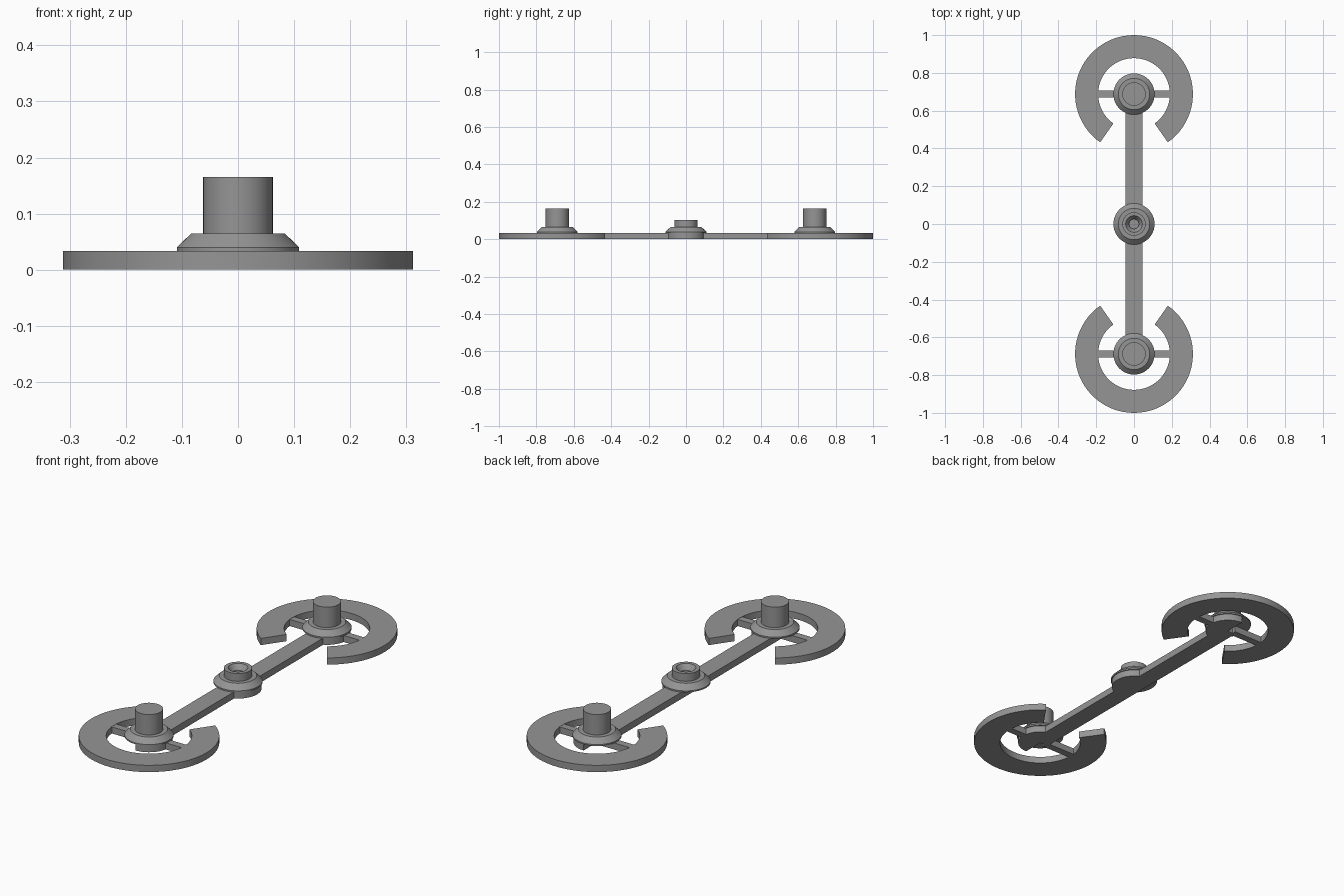
import bpy, bmesh, math

if "Cube" in bpy.data.objects:
    bpy.data.objects.remove(bpy.data.objects["Cube"])

grey = bpy.data.materials.new("plain_grey")
grey.diffuse_color = (0.30, 0.30, 0.30, 1)
grey.use_nodes = True
grey.node_tree.nodes["Principled BSDF"].inputs["Base Color"].default_value = grey.diffuse_color
RING_Y, PLATE_H = 0.688, 0.033


def finish(name, bm, smooth=True):
    """Turn a bmesh into a named grey object."""
    bmesh.ops.recalc_face_normals(bm, faces=bm.faces)
    mesh = bpy.data.meshes.new(name)
    bm.to_mesh(mesh)
    bm.free()
    mesh.materials.append(grey)
    obj = bpy.data.objects.new(name, mesh)
    bpy.context.collection.objects.link(obj)
    if smooth:
        bpy.ops.object.select_all(action='DESELECT')
        obj.select_set(True)
        bpy.context.view_layer.objects.active = obj
        bpy.ops.object.shade_smooth_by_angle(angle=math.radians(25))
    return obj


def prism(name, outline, z0, z1, smooth=True):
    """Extrude a flat outline from z0 to z1."""
    bm = bmesh.new()
    face = bm.faces.new([bm.verts.new((x, y, z0)) for x, y in outline])
    top = bmesh.ops.extrude_face_region(bm, geom=[face])
    verts = [v for v in top["geom"] if isinstance(v, bmesh.types.BMVert)]
    bmesh.ops.translate(bm, vec=(0, 0, z1 - z0), verts=verts)
    return finish(name, bm, smooth)


def box(name, x0, x1, y0, y1, z0, z1):
    return prism(name, [(x0, y0), (x1, y0), (x1, y1), (x0, y1)], z0, z1, False)


def lathe(name, profile, y, steps=64):
    """Spin a radius/height profile around a vertical axis."""
    bm = bmesh.new()
    verts = [bm.verts.new((r, 0, z)) for r, z in profile]
    edges = [bm.edges.new(pair) for pair in zip(verts, verts[1:])]
    bmesh.ops.spin(bm, geom=verts + edges, cent=(0, 0, 0), axis=(0, 0, 1),
                   angle=math.tau, steps=steps)
    bmesh.ops.remove_doubles(bm, verts=bm.verts, dist=1e-5)
    bmesh.ops.translate(bm, vec=(0, y, 0), verts=bm.verts)
    return finish(name, bm)


def arc(radius, start, end, y, count=56):
    return [(radius * math.cos(start + (end - start) * i / count),
             y + radius * math.sin(start + (end - start) * i / count))
            for i in range(count + 1)]


def half_base(name, y):
    """Half-round block below a hub."""
    prism(name, arc(0.104, -math.pi / 2, math.pi / 2, y, 32), 0, 0.035)


# Bevelled flange shared by all hubs
flange = [(0, PLATE_H), (0.109, PLATE_H), (0.109, 0.04), (0.083, 0.065)]
gap = math.radians(35)

for side, label in ((-1, "front"), (1, "back")):
    y = side * RING_Y
    # Open ring, gap turned towards the middle
    inward = -side * math.pi / 2
    a, b = inward + gap, inward + math.tau - gap
    prism(label + "_open_ring", arc(0.312, a, b, y) + arc(0.19, b, a, y),
          0, PLATE_H)
    # Hub with tall post
    lathe(label + "_post_hub", flange + [(0.062, 0.065), (0.062, 0.165), (0, 0.165)], y)
    half_base(label + "_hub_base", y)
    # Struts from hub to ring
    for sx, word in ((-1, "left"), (1, "right")):
        x0, x1 = sorted((sx * 0.03, sx * 0.195))
        box(f"{label}_{word}_strut", x0, x1, y - 0.018, y + 0.018, 0.0, PLATE_H - 0.001)

# Long connecting arm
box("connecting_arm", -0.045, 0.045, -RING_Y, RING_Y, 0, PLATE_H)

# Central hub with a countersunk collar
lathe("central_collar_hub", flange + [(0.062, 0.065), (0.062, 0.103), (0.044, 0.103),
                                      (0.026, 0.078), (0.026, 0.066), (0, 0.066)], 0)
half_base("central_hub_base", 0)
